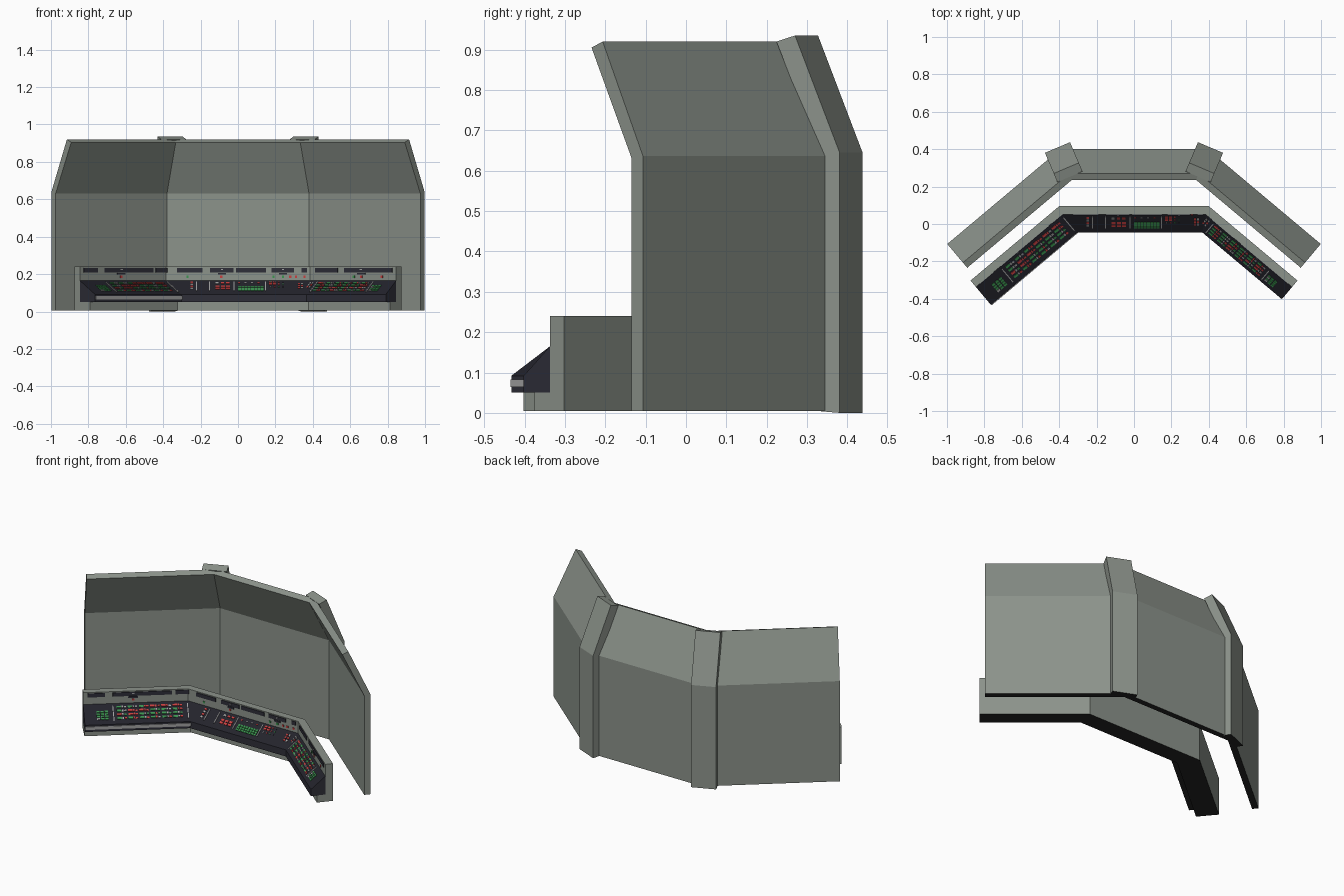
import bpy, bmesh, math, random
from mathutils import Vector, Matrix

random.seed(4)
if "Cube" in bpy.data.objects:
    bpy.data.objects.remove(bpy.data.objects["Cube"], do_unlink=True)


def material(name, r, g, b):
    m = bpy.data.materials.new(name)
    m.use_nodes = True
    m.diffuse_color = (r, g, b, 1)
    m.node_tree.nodes["Principled BSDF"].inputs["Base Color"].default_value = (r, g, b, 1)
    return m


GREY = material("grey green metal", .262, .292, .258)
NAVY = material("dark navy", .028, .028, .04)
BLACK = material("panel black", .017, .017, .025)
UNDER = material("underside black", .018, .018, .018)
RED = material("red light", .58, .05, .05)
GREEN = material("green light", .045, .3, .08)
PALE = material("pale grey", .36, .36, .36)

TURN = math.radians(40)          # how far each wing swings forward
C, S = math.cos(TURN), math.sin(TURN)


def finish(name, bm, mats):
    bmesh.ops.recalc_face_normals(bm, faces=bm.faces)
    mesh = bpy.data.meshes.new(name)
    bm.to_mesh(mesh)
    bm.free()
    for m in mats:
        mesh.materials.append(m)
    ob = bpy.data.objects.new(name, mesh)
    bpy.context.collection.objects.link(ob)
    return ob


def loft(name, rings, mat):
    """Skin closed rings of equal length, cap both ends, blacken the underside."""
    bm = bmesh.new()
    loops = [[bm.verts.new(p) for p in ring] for ring in rings]
    n = len(loops[0])
    for a, b in zip(loops, loops[1:]):
        for i in range(n):
            j = (i + 1) % n
            bm.faces.new((a[i], a[j], b[j], b[i]))
    bm.faces.new(loops[0])
    bm.faces.new(loops[-1])
    ob = finish(name, bm, [mat, UNDER])
    for f in ob.data.polygons:
        f.material_index = int(f.normal.z < -.9)
    return ob


def three_sided(name, corner, length, profile, mat):
    """Sweep a profile of (right, centre, left offsets, height) round the bent plan."""
    cx, cy = corner

    def bend(wing, mid, z, side):
        t = (C * wing - mid) / S
        return (side * (cx + S * wing + C * t), cy + mid, z)

    def end(wing, z, side):
        return (side * (cx + C * length + S * wing), cy - S * length + C * wing, z)

    rings = [[end(r, z, -1) for r, m, l, z in profile],
             [bend(r, m, z, -1) for r, m, l, z in profile],
             [bend(l, m, z, 1) for r, m, l, z in profile],
             [end(l, z, 1) for r, m, l, z in profile]]
    return loft(name, rings, mat)


def even(points):
    return [(o, o, o, z) for o, z in points]


# Tall surrounding wall with its forward-leaning top
three_sided("surround_wall", (.38, .365), .777,
            even([(0, .005), (0, .63), (-.13, .905), (-.094, .92), (.036, .637), (.036, .005)]), GREY)

# Posts behind the two wall corners
POST = [(-.05, .004), (-.05, .635), (-.17, .92), (-.12, .935), (0, .645), (0, 0)]
for side, label in ((1, "left"), (-1, "right")):
    rings = []
    for half in (-.073, .073):
        rings.append([(side * (.409 + .39 * o + .92 * half), .409 + .92 * o - .39 * half, z)
                      for o, z in POST])
    loft(label + "_corner_post", rings, GREY)

# Console: back board, plinth and sloping desk
CORNER, LENGTH = (.384, .05), .602
DEPTH = {"right": .125, "centre": .095, "left": .085}
TOP, LIP = .165, .092
three_sided("console_back_board", CORNER, LENGTH,
            even([(0, .005), (0, .24), (.045, .24), (.045, .005)]), GREY)
foot = (-.085, -.06, -.05)
three_sided("console_plinth", CORNER, LENGTH,
            [(0, 0, 0, .005), (*foot, .005), (*foot, .05), (0, 0, 0, .05)], GREY)
front = [-d for d in DEPTH.values()]
desk = three_sided("console_desk", CORNER, LENGTH,
                   [(0, 0, 0, .05), (0, 0, 0, TOP), (*front, LIP), (*front, .05)], NAVY)
desk.data.materials.append(BLACK)
for f in desk.data.polygons:
    if f.normal.z > .3:
        f.material_index = 2

# Direction and starting point of each section, going from -x to +x
SECTIONS = {
    "right": (Vector((C, S, 0)), Vector((-CORNER[0] - C * LENGTH, CORNER[1] - S * LENGTH, 0))),
    "centre": (Vector((1, 0, 0)), Vector((-CORNER[0], CORNER[1], 0))),
    "left": (Vector((C, -S, 0)), Vector((CORNER[0], CORNER[1], 0))),
}
MATS = [NAVY, RED, GREEN, PALE]
DARK, R, G, P = range(4)


class Panel:
    """Collects thin plates laid on the board, slope or lip of one section."""

    def __init__(self, section, kind):
        self.u, self.o = SECTIONS[section]
        inward = Vector((self.u.y, -self.u.x, 0))
        depth = DEPTH[section]
        down = Vector((0, 0, -1))
        if kind == "slope":
            self.v = inward * depth + down * (TOP - LIP)
            start = TOP
        else:
            self.v = down
            start = .24
            if kind == "lip":
                self.o = self.o + inward * depth
                start = LIP
        self.o = self.o + Vector((0, 0, start))
        self.span = self.v.length
        self.v = self.v.normalized()
        self.n = self.v.cross(self.u)
        self.name = f"{section}_{kind}_details"
        self.bm = bmesh.new()

    def plate(self, x0, x1, v0, v1, colour, thick=.004):
        """x0..x1 are world x, v0..v1 distances down the panel."""
        s0, s1 = ((x - self.o.x) / self.u.x for x in (x0, x1))
        mid = self.o + self.u * (s0 + s1) / 2 + self.v * (v0 + v1) / 2 + self.n * thick / 2
        rot = Matrix((self.u, -self.v, self.n)).transposed().to_4x4()
        size = Matrix.Diagonal((s1 - s0, v1 - v0, thick, 1))
        made = bmesh.ops.create_cube(self.bm, size=1, matrix=Matrix.Translation(mid) @ rot @ size)
        for f in {f for v in made["verts"] for f in v.link_faces}:
            f.material_index = colour

    def grid(self, x0, x1, v0, v1, cols, rows, colours, fill=.6):
        dx, dv = (x1 - x0) / cols, (v1 - v0) / rows
        for i in range(cols):
            for j in range(rows):
                x, v = x0 + i * dx, v0 + j * dv
                self.plate(x, x + dx * fill, v, v + dv * fill, random.choice(colours))

    def done(self):
        finish(self.name, self.bm, MATS)


# Narrow screens and lamps on the back board
BOARD = {
    "right": ([(-.825, -.75), (-.715, -.455), (-.44, -.38)], [-.625], [(-.625, R)]),
    "centre": ([(-.325, -.19), (-.15, -.025), (-.01, .15), (.18, .3), (.34, .37)], [-.085, .24],
               [(-.27, G), (-.09, R), (.19, G), (.24, G), (.28, R), (.31, R), (.355, R)]),
    "left": ([(.415, .535), (.57, .825)], [.66], [(.62, G), (.66, R), (.77, R)]),
}
for section, (screens, small, lamps) in BOARD.items():
    p = Panel(section, "board")
    for a, b in screens:
        p.plate(a, b, .006, .03, DARK)
    for x in small:
        p.plate(x - .022, x + .022, .033, .043, DARK)
        p.plate(x - .006, x + .006, .012, .018, P, .006)
    for x, colour in lamps:
        p.plate(x - .006, x + .006, .048, .06, colour)
    p.done()

# Centre desk: switch columns, red keys, green keyboard
p = Panel("centre", "slope")
h = p.span
for x in (-.225, -.155, -.025, .145):
    p.plate(x, x + .005, h * .1, h * .75, P)
p.grid(-.255, -.23, h * .12, h * .7, 1, 4, [R, P])
p.grid(-.12, -.035, h * .4, h * .7, 3, 2, [R, R, P], .75)
p.grid(-.12, -.035, h * .15, h * .3, 3, 1, [R, P])
p.grid(0, .14, h * .42, h * .78, 8, 3, [G], .86)
p.grid(0, .14, h * .15, h * .32, 4, 1, [R, P], .3)
p.grid(.165, .21, h * .1, h * .35, 2, 2, [R], .75)
p.grid(.17, .26, h * .1, h * .6, 4, 3, [R, P, DARK, G], .3)
p.grid(.32, .355, h * .2, h * .65, 2, 3, [R, P])
p.done()

# Wing desks: green keypad, rows of key clusters, red switches, pale dividers
for section, pad, keys, switches, lines in (
        ("right", (-.79, -.735), (-.7, -.405), (-.375, -.345), (-.718, -.39)),
        ("left", (.74, .79), (.44, .72), (.395, .42), (.43, .728))):
    p = Panel(section, "slope")
    h = p.span
    p.grid(*pad, h * .35, h * .8, 3, 4, [G, G, G, P], .75)
    p.grid(*switches, h * .15, h * .6, 2, 3, [R, P], .55)
    for x in lines:
        p.plate(x, x + .004, h * .12, h * .85, P)
    groups, rows = 6, 4
    dx = (keys[1] - keys[0]) / groups
    for i in range(groups):
        for j in range(rows):
            x, v = keys[0] + i * dx, h * (.14 + .18 * j)
            p.plate(x, x + dx * .4, v, v + h * .09, random.choice([G, G, R]))
            p.plate(x + dx * .45, x + dx * .58, v, v + h * .09, random.choice([R, P]))
            p.plate(x + dx * .65, x + dx * .85, v + h * .02, v + h * .09, random.choice([G, R, P]))
    p.done()

# Pale trim strip along the deeper wing's front lip
p = Panel("right", "lip")
p.plate(-.763, -.3, .009, .028, P)
p.done()
